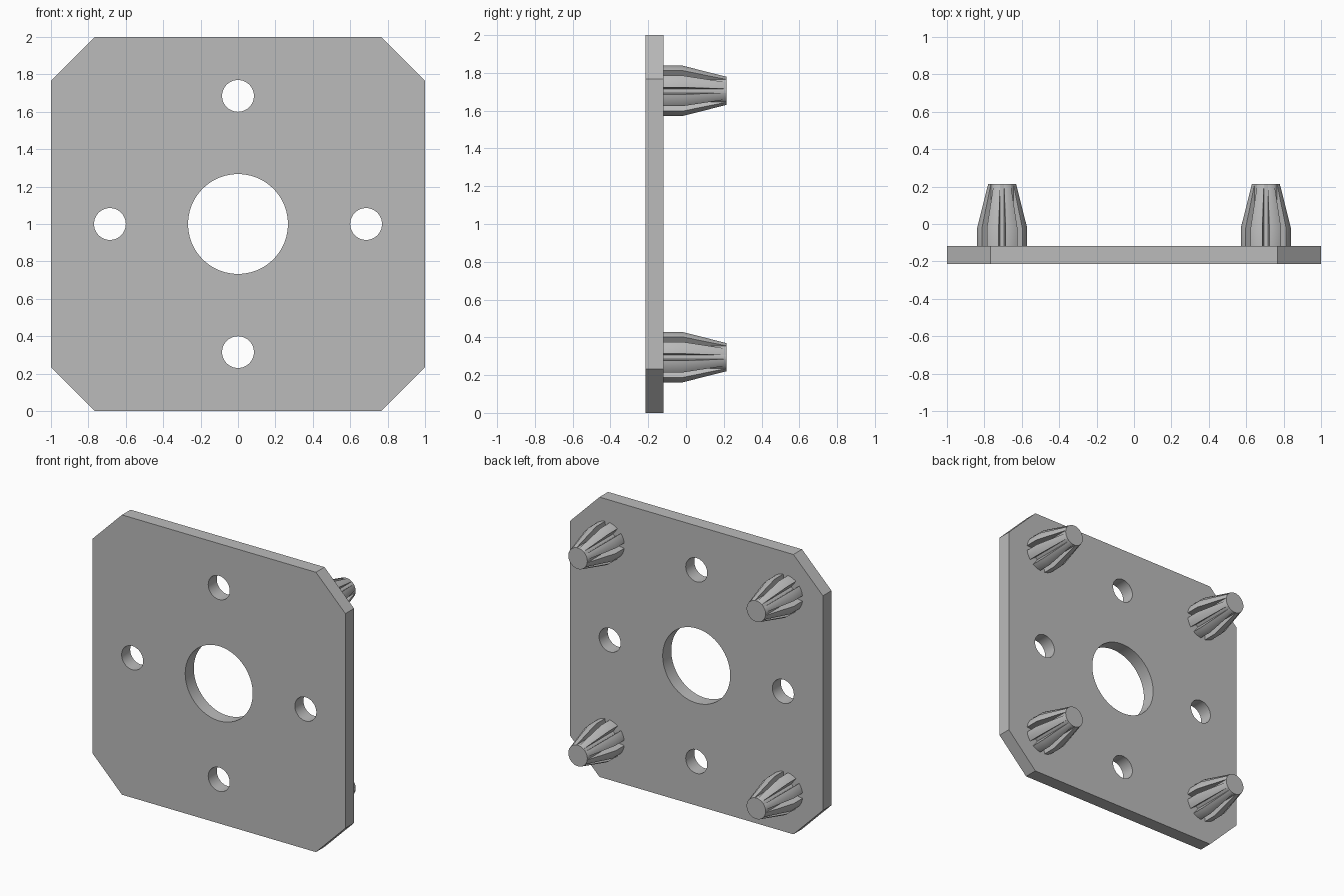
import bpy, bmesh
from math import sin, cos, pi, radians
from mathutils import Matrix

cube = bpy.data.objects.get("Cube")
if cube:
    bpy.data.objects.remove(cube, do_unlink=True)

FRONT, BACK, TIP = -0.215, -0.118, 0.215
GREY = (0.5, 0.5, 0.5, 1)

mat = bpy.data.materials.new("plain_grey")
mat.use_nodes = True
mat.diffuse_color = GREY
bsdf = next(n for n in mat.node_tree.nodes if n.type == 'BSDF_PRINCIPLED')
bsdf.inputs["Base Color"].default_value = GREY


def smooth(ob):
    bpy.ops.object.select_all(action='DESELECT')
    ob.select_set(True)
    bpy.context.view_layer.objects.active = ob
    bpy.ops.object.shade_smooth_by_angle(angle=radians(25))


def circle(cx, cy, r, n=64):
    return [(cx + r * cos(2 * pi * i / n), cy + r * sin(2 * pi * i / n)) for i in range(n)]


# Plate: chamfered square outline with one large and four small holes
s, c = 1.0, 0.767
outline = [(c, -s), (s, -c), (s, c), (c, s), (-c, s), (-s, c), (-s, -c), (-c, -s)]
loops = [outline, circle(0, 0, 0.267, 96)]
loops += [circle(0.685 * dx, 0.685 * dy, 0.085, 48) for dx, dy in ((1, 0), (-1, 0), (0, 1), (0, -1))]

curve = bpy.data.curves.new("plate_outline", 'CURVE')
curve.dimensions = '2D'
curve.fill_mode = 'BOTH'
curve.extrude = (BACK - FRONT) / 2
for pts in loops:
    spline = curve.splines.new('POLY')
    spline.points.add(len(pts) - 1)
    for p, (x, y) in zip(spline.points, pts):
        p.co = (x, y, 0, 1)
    spline.use_cyclic_u = True
outline_ob = bpy.data.objects.new("plate_outline", curve)
bpy.context.collection.objects.link(outline_ob)
bpy.context.view_layer.update()
mesh = bpy.data.meshes.new_from_object(outline_ob.evaluated_get(bpy.context.evaluated_depsgraph_get()))
bpy.data.objects.remove(outline_ob, do_unlink=True)

bm = bmesh.new()
bm.from_mesh(mesh)
bmesh.ops.remove_doubles(bm, verts=bm.verts, dist=0.0001)
bmesh.ops.transform(bm, verts=bm.verts,
                    matrix=Matrix.Translation((0, (FRONT + BACK) / 2, 1)) @ Matrix.Rotation(pi / 2, 4, 'X'))
bmesh.ops.recalc_face_normals(bm, faces=bm.faces)
bm.to_mesh(mesh)
bm.free()
mesh.name = "plate"
mesh.materials.clear()
mesh.materials.append(mat)
plate = bpy.data.objects.new("plate", mesh)
bpy.context.collection.objects.link(plate)
smooth(plate)

# Peg: round core with eight tapering ribs, built along z then turned to face the back
R_CORE, R_RIB, RIBS, HALF = 0.075, 0.135, 8, radians(14.5)
base = BACK - 0.01
bm = bmesh.new()
bmesh.ops.create_cone(bm, cap_ends=True, segments=48, radius1=R_CORE, radius2=R_CORE,
                      depth=TIP - base, matrix=Matrix.Translation((0, 0, (TIP + base) / 2)))
profile = [(R_CORE - 0.01, base), (R_RIB, base), (R_RIB, -0.02), (R_CORE, TIP)]
STEPS = 6
for k in range(RIBS):
    mid = 2 * pi * (k + 0.5) / RIBS
    rings = []
    for i in range(STEPS + 1):
        a = mid + HALF * (2 * i / STEPS - 1)
        rings.append([bm.verts.new((r * cos(a), r * sin(a), z)) for r, z in profile])
    bm.faces.new(rings[0])
    bm.faces.new(rings[-1][::-1])
    for p, q in zip(rings, rings[1:]):
        for j in range(len(profile)):
            n = (j + 1) % len(profile)
            bm.faces.new((p[j], q[j], q[n], p[n]))
bmesh.ops.transform(bm, verts=bm.verts, matrix=Matrix.Rotation(-pi / 2, 4, 'X'))
bmesh.ops.recalc_face_normals(bm, faces=bm.faces)
peg_mesh = bpy.data.meshes.new("ribbed_peg")
bm.to_mesh(peg_mesh)
bm.free()
peg_mesh.materials.append(mat)

# One peg near each corner
for side, x in (("left", 0.705), ("right", -0.705)):
    for level, z in (("upper", 1.705), ("lower", 0.295)):
        peg = bpy.data.objects.new(f"{level}_{side}_peg", peg_mesh)
        peg.location = (x, 0, z)
        bpy.context.collection.objects.link(peg)
smooth(peg)
